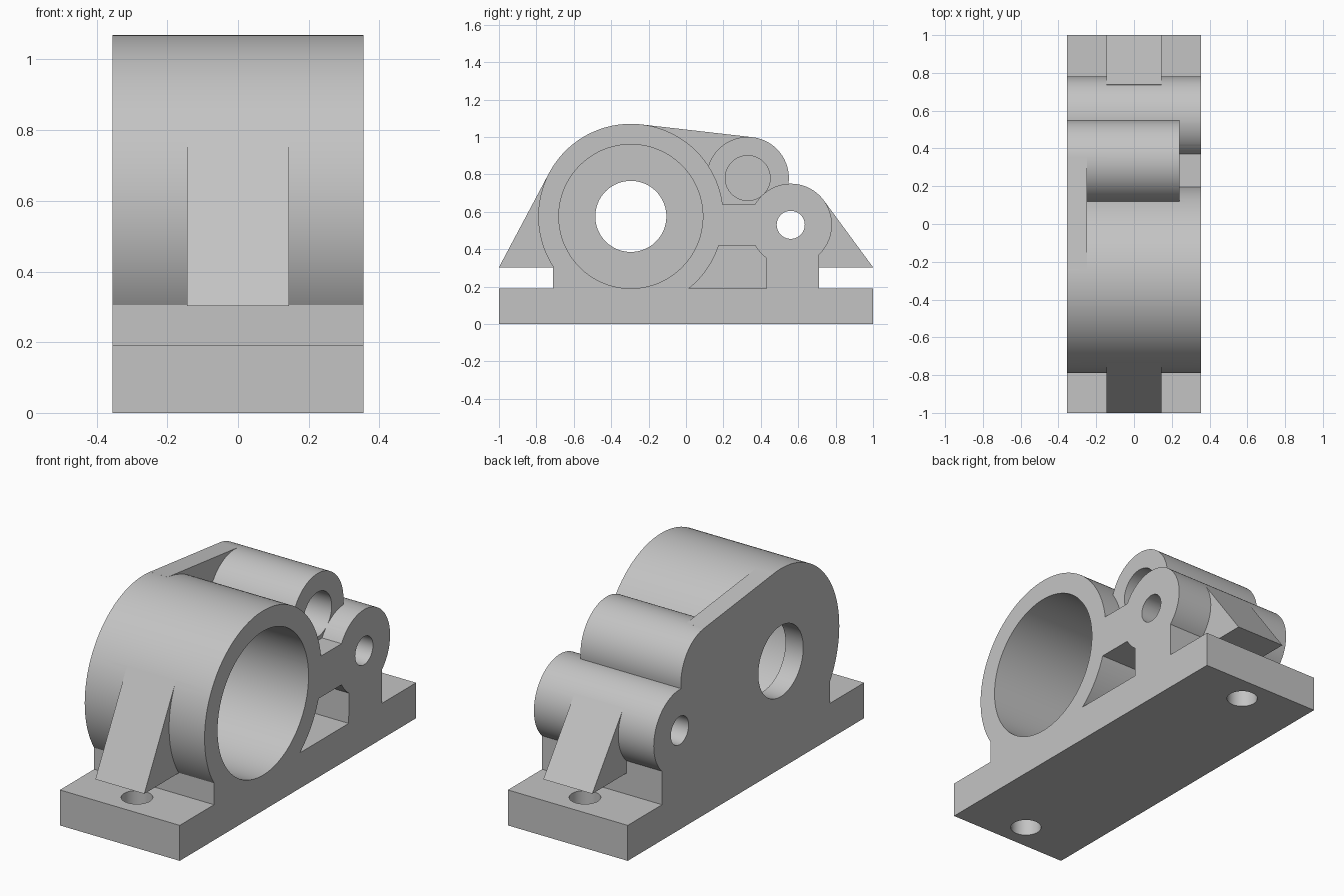
import bpy, bmesh
from math import sin, cos, asin, acos, atan2, hypot, pi, radians

cube = bpy.data.objects.get("Cube")
if cube:
    bpy.data.objects.remove(cube, do_unlink=True)

grey = bpy.data.materials.new("plain grey")
grey.use_nodes = True
grey.diffuse_color = (0.55, 0.55, 0.55, 1)
grey.node_tree.nodes["Principled BSDF"].inputs["Base Color"].default_value = grey.diffuse_color

# Shared sizes, with circle centres given as (y, z)
HALF = 0.355
WALL = -0.25
BASE_TOP = 0.19
RIB_Z = 0.303
MAIN, MAIN_R = (-0.295, 0.575), 0.495
UPPER, UPPER_R = (0.33, 0.78), 0.22
LOWER, LOWER_R = (0.56, 0.53), 0.22


def on_circle(c, r, a):
    return (c[0] + r * cos(a), c[1] + r * sin(a))


def arc(c, r, a0, a1, n):
    return [on_circle(c, r, a0 + (a1 - a0) * i / n) for i in range(n + 1)]


def prism(name, profile, x0, x1):
    """Extrude a (y, z) profile along x."""
    bm = bmesh.new()
    face = bm.faces.new([bm.verts.new((x0, y, z)) for y, z in profile])
    ext = bmesh.ops.extrude_face_region(bm, geom=[face])
    for v in ext["geom"]:
        if isinstance(v, bmesh.types.BMVert):
            v.co.x = x1
    bmesh.ops.recalc_face_normals(bm, faces=bm.faces)
    mesh = bpy.data.meshes.new(name)
    bm.to_mesh(mesh)
    bm.free()
    mesh.materials.append(grey)
    obj = bpy.data.objects.new(name, mesh)
    bpy.context.collection.objects.link(obj)
    return obj


def cylinder(name, c, r, x0=-HALF, x1=HALF, n=96):
    return prism(name, arc(c, r, 0, 2 * pi, n)[:-1], x0, x1)


def box(name, y0, y1, z0, z1):
    return prism(name, [(y0, z0), (y1, z0), (y1, z1), (y0, z1)], -HALF, HALF)


def rib(name, c, r, side):
    """Wedge running from the end of the base up to a tangent on a barrel."""
    tip = (side, RIB_Z)
    dy, dz = tip[0] - c[0], tip[1] - c[1]
    a = atan2(dz, dy) + side * acos(r / hypot(dy, dz))
    return prism(name, [tip, on_circle(c, r, a), c, (side * 0.6, RIB_Z)], -0.145, 0.145)


# Solid parts
body = box("bearing_bracket", -1, 1, 0, BASE_TOP)
web = prism("web", [(-0.71, 0.1), (0.71, 0.1), (0.71, 0.4), LOWER,
                    (0.42, 0.64), (0.1, 0.64), MAIN, (-0.71, 0.35)], -HALF, HALF)
dy, dz = UPPER[0] - MAIN[0], UPPER[1] - MAIN[1]
tangent = atan2(dz, dy) + acos((MAIN_R - UPPER_R) / hypot(dy, dz))
solids = [
    web,
    cylinder("main_barrel", MAIN, MAIN_R, n=128),
    cylinder("lower_barrel", LOWER, LOWER_R),
    cylinder("upper_barrel", UPPER, UPPER_R, -HALF, 0.24),
    prism("side_plate", [MAIN, UPPER, on_circle(UPPER, UPPER_R, tangent),
                         on_circle(MAIN, MAIN_R, tangent)], -HALF, WALL),
    rib("front_rib", MAIN, MAIN_R, -1),
    rib("back_rib", LOWER, LOWER_R, 1),
]

# Bores and the pocket that follows both barrels
pocket_top = 0.42
pocket = (arc(MAIN, MAIN_R, asin((BASE_TOP - MAIN[1]) / MAIN_R),
              asin((pocket_top - MAIN[1]) / MAIN_R), 12)
          + arc(LOWER, LOWER_R, radians(210), radians(234), 8)
          + [(0.43, BASE_TOP)])
cutters = [
    cylinder("main_bore", MAIN, 0.385, WALL, 0.5, 128),
    cylinder("shaft_hole", MAIN, 0.19, -0.5, 0.5),
    cylinder("upper_bore", UPPER, 0.12, WALL, 0.5),
    cylinder("lower_hole", LOWER, 0.075, -0.5, 0.5, 64),
    prism("pocket", pocket, WALL, 0.5),
]

# Vertical bolt holes under the ribs
for y in (-0.855, 0.855):
    bpy.ops.mesh.primitive_cylinder_add(vertices=64, radius=0.077, depth=0.35, location=(0, y, 0.07))
    cutters.append(bpy.context.object)
    cutters[-1].name = "bolt_hole"

# Merge the solids, then cut
for parts, operation in ((solids, 'UNION'), (cutters, 'DIFFERENCE')):
    for part in parts:
        mod = body.modifiers.new(part.name, 'BOOLEAN')
        mod.operation = operation
        mod.solver = 'EXACT'
        mod.object = part
        bpy.context.view_layer.objects.active = body
        bpy.ops.object.modifier_apply(modifier=mod.name)
        bpy.data.objects.remove(part, do_unlink=True)

# Smooth barrels with crisp edges
bpy.ops.object.select_all(action='DESELECT')
body.select_set(True)
bpy.context.view_layer.objects.active = body
bpy.ops.object.shade_smooth_by_angle(angle=radians(20))
weighted = body.modifiers.new("weighted normals", 'WEIGHTED_NORMAL')
weighted.keep_sharp = True
